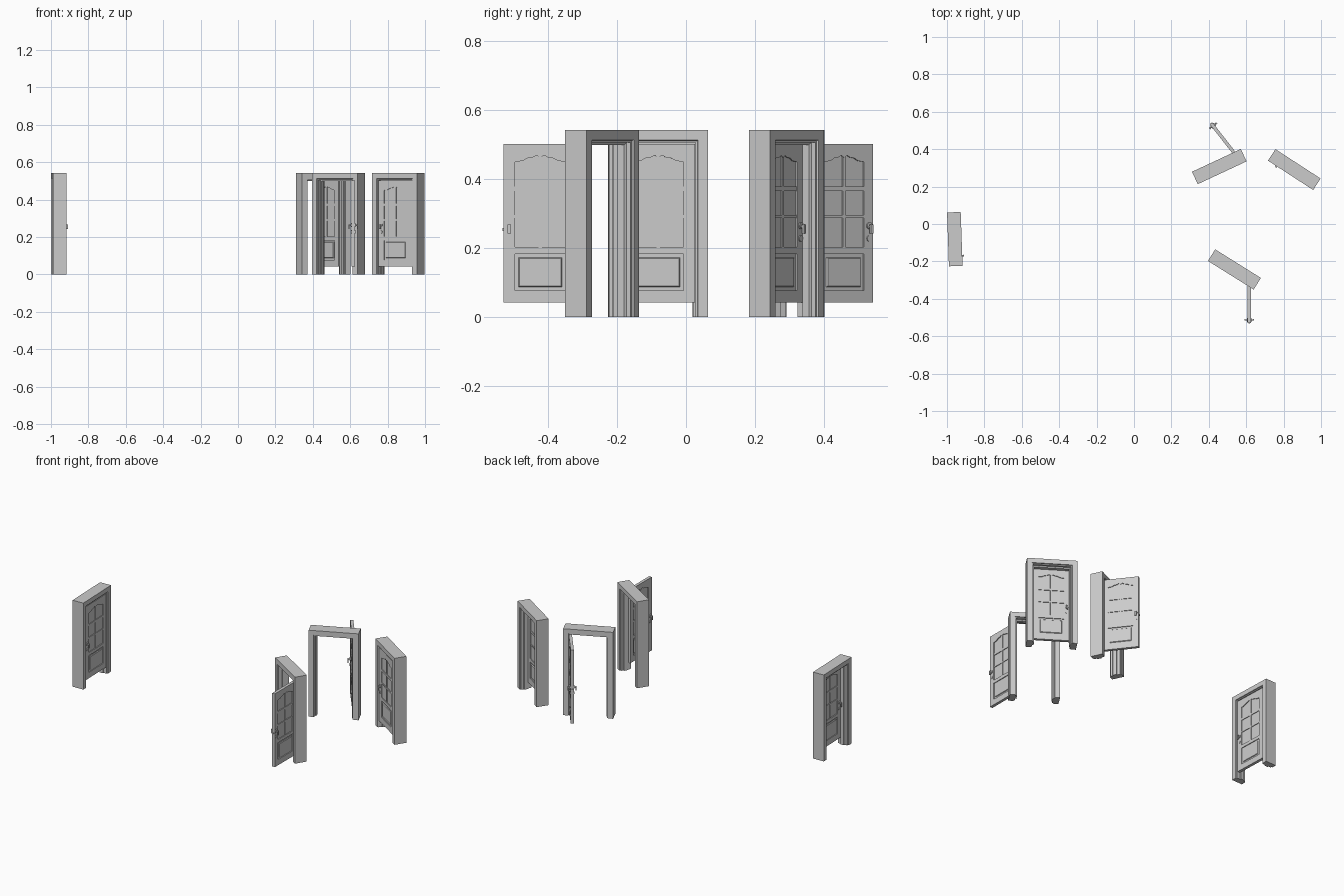
import bpy, bmesh
from math import radians
from mathutils import Matrix, Vector

if "Cube" in bpy.data.objects:
    bpy.data.objects.remove(bpy.data.objects["Cube"])

W, H, D = 0.144, 0.542, 0.0365      # frame half width, height, half depth
LW, Z0, Z1, T = 0.212, 0.042, 0.502, 0.018   # leaf width, bottom, top, thickness


def box(bm, x0, x1, y0, y1, z0, z1):
    m = Matrix.Translation(((x0 + x1) / 2, (y0 + y1) / 2, (z0 + z1) / 2)) @ \
        Matrix.Diagonal((x1 - x0, y1 - y0, z1 - z0, 1))
    return bmesh.ops.create_cube(bm, size=1, matrix=m)['verts']


def disc(bm, x, z, r, half, n=16):
    m = Matrix.Translation((x, 0, z)) @ Matrix.Rotation(radians(90), 4, 'X')
    bmesh.ops.create_cone(bm, cap_ends=True, segments=n, radius1=r, radius2=r,
                          depth=2 * half, matrix=m)


def finish(bm, name, matrix, smooth=False):
    bm.transform(matrix)
    bmesh.ops.recalc_face_normals(bm, faces=bm.faces)
    me = bpy.data.meshes.new(name)
    bm.to_mesh(me)
    bm.free()
    ob = bpy.data.objects.new(name, me)
    bpy.context.collection.objects.link(ob)
    if smooth:
        bpy.ops.object.select_all(action='DESELECT')
        ob.select_set(True)
        bpy.context.view_layer.objects.active = ob
        bpy.ops.object.shade_smooth_by_angle()


def frame(name, matrix):
    # rebated moulding section (inset, depth) swept round two posts and a head
    section = [(0, -D), (0.029, -D), (0.031, -0.031), (0.036, -0.031), (0.036, -0.010),
               (0.043, -0.010), (0.043, 0.012), (0.036, 0.016), (0.036, 0.030),
               (0.030, 0.030), (0.029, D), (0, D)]
    bm = bmesh.new()
    rings = [[bm.verts.new(p) for p in pts] for pts in (
        [(-W + w, d, 0) for w, d in section], [(-W + w, d, H - w) for w, d in section],
        [(W - w, d, H - w) for w, d in section], [(W - w, d, 0) for w, d in section])]
    n = len(section)
    for a, b in zip(rings, rings[1:]):
        for i in range(n):
            j = (i + 1) % n
            bm.faces.new((a[i], a[j], b[j], b[i]))
    bm.faces.new(rings[0])
    bm.faces.new(rings[-1])
    finish(bm, name, matrix)


def leaf(name, matrix):
    # origin on the hinge line, leaf runs towards -x
    bm = bmesh.new()
    h, s, c = T / 2, 0.033, -LW / 2
    box(bm, -LW + 0.01, -0.01, -h + 0.005, h - 0.005, Z0 + 0.01, Z1 - 0.01)
    # stiles and rails
    box(bm, -LW, -LW + s, -h, h, Z0, Z1)
    box(bm, -s, 0, -h, h, Z0, Z1)
    for a, b in ((Z0, 0.078), (0.183, 0.203)):
        box(bm, -LW + s, -s, -h, h, a, b)
    # glazing bars
    g = h - 0.001
    box(bm, c - 0.005, c + 0.005, -g, g, 0.203, 0.466)
    for a, b in ((0.287, 0.296), (0.366, 0.379)):
        box(bm, -LW + s, -s, -g, g, a, b)
    # arched head rail
    half = [(0, .450), (.3, .453), (.5, .461), (.7, .463), (.85, .469), (1, .462)]
    span = LW / 2 - s
    prof = [(c - span + u * span, z) for u, z in half]
    prof += [(2 * c - x, z) for x, z in reversed(prof[:-1])]
    prof += [(-s, Z1), (-LW + s, Z1)]
    f = bm.faces.new([bm.verts.new((x, -h, z)) for x, z in prof])
    e = bmesh.ops.extrude_face_region(bm, geom=[f])['geom']
    bmesh.ops.translate(bm, vec=(0, T, 0), verts=[v for v in e if isinstance(v, bmesh.types.BMVert)])
    # raised lower panel, chamfered on both faces
    for side in (-1, 1):
        vs = box(bm, -LW + s + 0.007, -s - 0.007, min(0, side * (h - 0.001)),
                 max(0, side * (h - 0.001)), 0.085, 0.176)
        for v in vs:
            if abs(v.co.y) > 0.001:
                v.co.x += 0.006 if v.co.x < c else -0.006
                v.co.z += 0.006 if v.co.z < 0.13 else -0.006
    finish(bm, name, matrix)


def handle(name, matrix):
    bm = bmesh.new()
    x = -LW + 0.015
    disc(bm, x, 0.265, 0.010, T / 2 + 0.004)     # lever rosette
    disc(bm, x, 0.228, 0.009, T / 2 + 0.003)     # key rosette
    disc(bm, x, 0.262, 0.004, 0.024, 10)         # spindle
    for s in (-1, 1):                            # levers
        ys = sorted((s * 0.019, s * 0.025))
        box(bm, x - 0.004, x + 0.006, ys[0], ys[1], 0.242, 0.268)
    box(bm, -LW - 0.004, -LW + 0.004, -0.004, 0.004, 0.250, 0.258)   # latch
    finish(bm, name, matrix, True)


# name, centre x, centre y, frame turn, leaf opening, mirrored front/back
doors = [
    ("left", -0.958, -0.081, 92, 0, False),
    ("back", 0.456, 0.307, 25, 77, True),
    ("right", 0.857, 0.291, -33, 0, False),
    ("front", 0.537, -0.243, -32, 122, False),
]
for name, x, y, turn, opening, flip in doors:
    base = Matrix.Translation((x, y, 0)) @ Matrix.Rotation(radians(turn), 4, 'Z')
    if flip:
        base = base @ Matrix.Diagonal((1, -1, 1, 1))
    hinge = base @ Matrix.Translation((LW / 2, -0.020, 0)) @ Matrix.Rotation(radians(opening), 4, 'Z')
    frame(name + "_door_frame", base)
    leaf(name + "_door_leaf", hinge)
    handle(name + "_door_handle", hinge)
